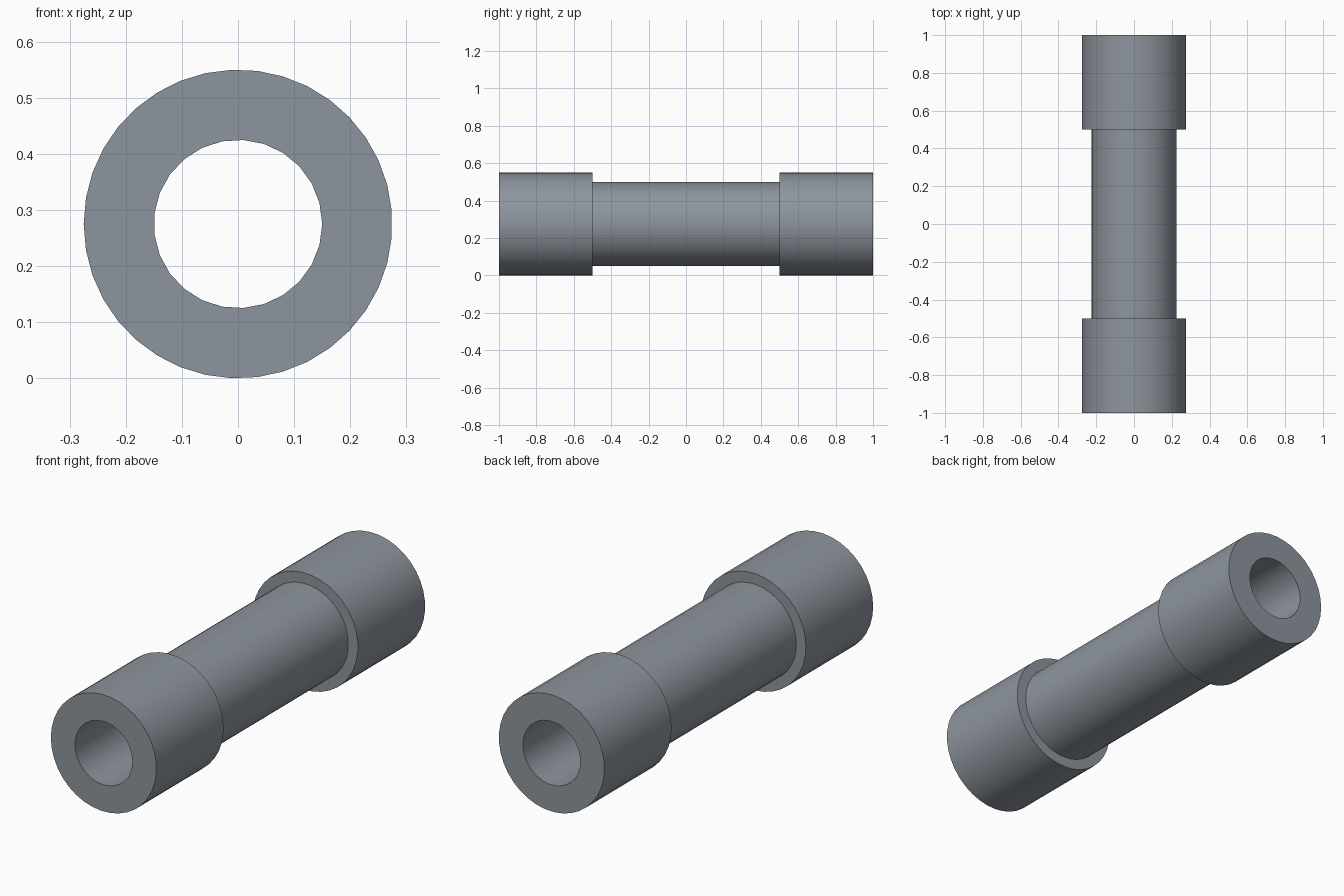
import bpy, bmesh
from math import cos, sin, pi, radians

if "Cube" in bpy.data.objects:
    bpy.data.objects.remove(bpy.data.objects["Cube"])

CENTRE_Z = 0.275
COLLAR_R, SHAFT_R, BORE_R = 0.275, 0.225, 0.15
OUTER_SIDES, BORE_SIDES = 37, 25


def ring(bm, radius, y, sides, start):
    """Closed loop of vertices around the tube axis."""
    return [bm.verts.new((radius * cos(start + 2 * pi * i / sides), y,
                          CENTRE_Z + radius * sin(start + 2 * pi * i / sides)))
            for i in range(sides)]


def wall(bm, a, b):
    """Quads between two rings with the same number of sides."""
    n = len(a)
    for i in range(n):
        j = (i + 1) % n
        bm.faces.new((a[i], a[j], b[j], b[i]))


def rim(bm, outer, inner):
    """Flat annulus between two rings with different numbers of sides."""
    edges = [bm.edges.get((r[i - 1], r[i])) for r in (outer, inner) for i in range(len(r))]
    bmesh.ops.triangle_fill(bm, edges=edges, use_beauty=True, normal=(0, 1, 0))


# Outer profile from front collar over the shaft to the back collar
profile = [(COLLAR_R, -1), (COLLAR_R, -0.5), (SHAFT_R, -0.5),
           (SHAFT_R, 0.5), (COLLAR_R, 0.5), (COLLAR_R, 1)]
bm = bmesh.new()
outer = [ring(bm, r, y, OUTER_SIDES, pi) for r, y in profile]
for a, b in zip(outer, outer[1:]):
    wall(bm, a, b)

# Through bore and the flat end rims
bore = [ring(bm, BORE_R, y, BORE_SIDES, 0) for y in (-1, 1)]
wall(bm, *bore)
rim(bm, outer[0], bore[0])
rim(bm, outer[-1], bore[1])
bmesh.ops.recalc_face_normals(bm, faces=bm.faces)

mesh = bpy.data.meshes.new("collared_tube")
bm.to_mesh(mesh)
bm.free()
tube = bpy.data.objects.new("collared_tube", mesh)
bpy.context.collection.objects.link(tube)

# Dark blue-grey metal
metal = bpy.data.materials.new("dark_metal")
metal.diffuse_color = (0.27, 0.30, 0.34, 1)
metal.use_nodes = True
metal.node_tree.nodes["Principled BSDF"].inputs["Base Color"].default_value = metal.diffuse_color
mesh.materials.append(metal)

# Smooth walls with crisp rims
bpy.context.view_layer.objects.active = tube
tube.select_set(True)
bpy.ops.object.shade_smooth_by_angle(angle=radians(30))
